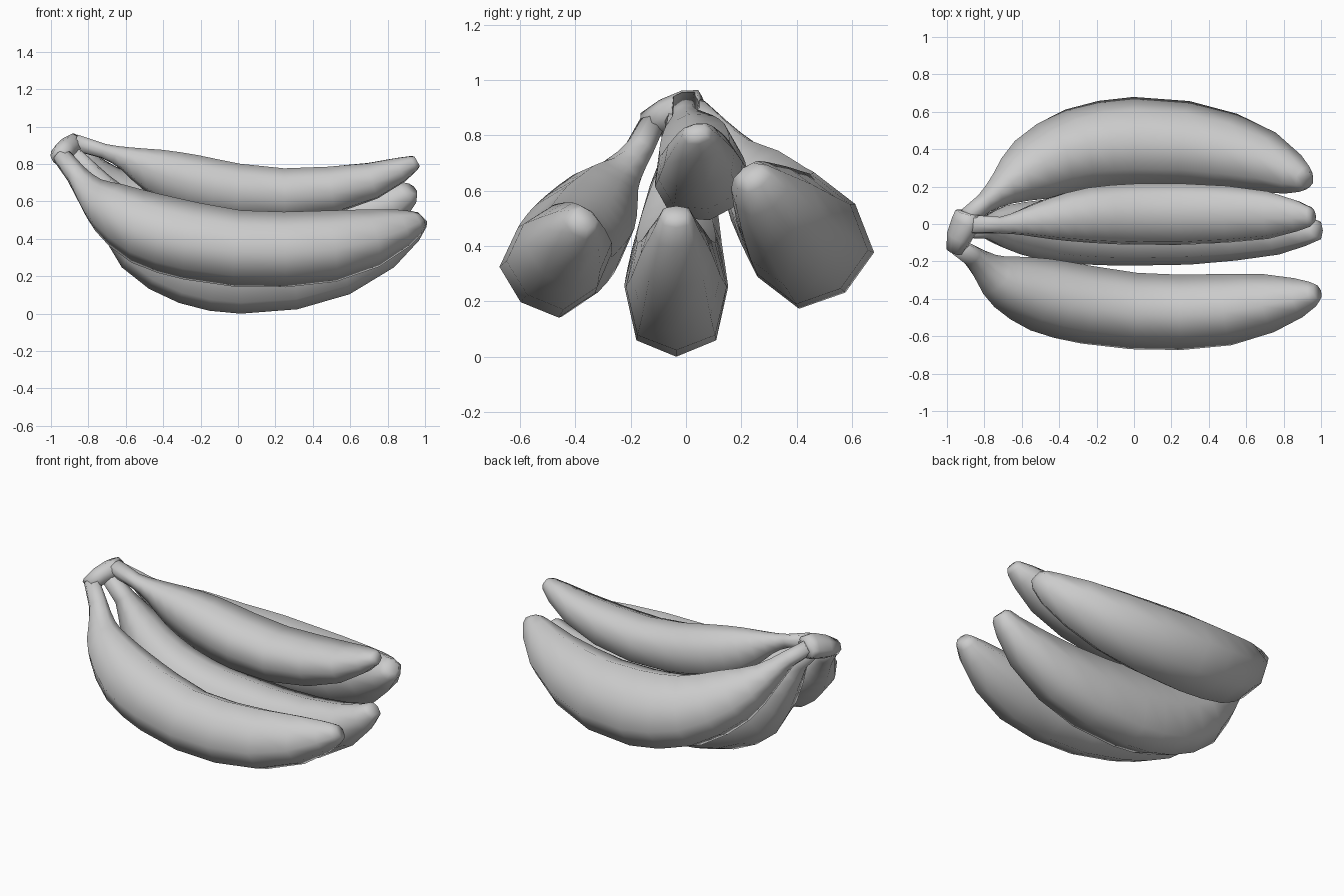
import bpy, bmesh, math
from mathutils import Vector


def refine(st, n):
    """Insert curved midpoints into the first n spans, where the stem opens into the fruit."""
    res = []
    for i in range(len(st) - 1):
        res.append(st[i])
        if 0 < i <= n:
            a, b, c, d = st[i - 1], st[i], st[i + 1], st[i + 2]
            res.append(tuple((9 * (q + r) - p - s) / 16 for p, q, r, s in zip(a, b, c, d)))
    return res + [st[-1]]


def tube(name, out, stations, sides=8, bulge=1.09, egg=0.0, extra=4):
    """Loft rings along stations (x, y, z, half height, half width); 'out' is the belly direction."""
    stations = refine(stations, extra)
    out = Vector(out).normalized()
    pts = [Vector(s[:3]) for s in stations]
    bm = bmesh.new()
    rings = []
    for i, s in enumerate(stations):
        t = (pts[min(i + 1, len(pts) - 1)] - pts[max(i - 1, 0)]).normalized()
        u = (out - t * t.dot(out)).normalized()
        v = t.cross(u)
        ring = []
        for k in range(sides):
            a = 2 * math.pi * k / sides
            f = bulge if k % 2 else 1.0
            h = f * math.cos(a) - egg * abs(math.sin(a)) ** 3
            ring.append(bm.verts.new(pts[i] + u * (s[3] * h) + v * (s[4] * f * math.sin(a))))
        rings.append(ring)
    for r0, r1 in zip(rings, rings[1:]):
        for k in range(sides):
            j = (k + 1) % sides
            bm.faces.new((r0[k], r0[j], r1[j], r1[k]))
    bm.faces.new(rings[0][::-1])
    bm.faces.new(rings[-1])
    bmesh.ops.recalc_face_normals(bm, faces=bm.faces)
    for f in bm.faces:
        f.smooth = True
    me = bpy.data.meshes.new(name)
    bm.to_mesh(me)
    bm.free()
    ob = bpy.data.objects.new(name, me)
    bpy.context.collection.objects.link(ob)
    return ob


# front banana, leaning outwards to -y
tube("front_banana", (0, -.65, -.76), [
    (-.95, -.12, .85, .045, .045), (-.87, -.17, .75, .055, .05), (-.79, -.24, .65, .085, .08),
    (-.69, -.31, .565, .135, .135), (-.5, -.38, .455, .185, .18), (-.25, -.435, .385, .195, .19),
    (0, -.468, .345, .19, .187), (.25, -.475, .34, .188, .183), (.5, -.46, .358, .178, .175),
    (.72, -.425, .402, .145, .145), (.88, -.395, .455, .095, .10), (.955, -.375, .485, .06, .065),
    (.98, -.365, .50, .04, .045)], egg=.06)

# back banana, leaning outwards to +y
tube("back_banana", (0, .6, -.8), [
    (-.89, .04, .89, .045, .045), (-.80, .11, .82, .05, .05), (-.70, .19, .71, .085, .09),
    (-.55, .29, .59, .165, .16), (-.3, .395, .465, .215, .205), (0, .435, .42, .235, .22),
    (.27, .425, .425, .225, .21), (.5, .385, .465, .20, .19), (.7, .33, .53, .155, .155),
    (.85, .265, .605, .10, .105), (.91, .24, .65, .065, .07), (.925, .23, .67, .04, .045)])

# upper middle banana
tube("upper_banana", (0, .2, -.97), [
    (-.87, 0, .915, .045, .05), (-.72, -.005, .87, .04, .045), (-.6, .01, .83, .065, .07),
    (-.45, .03, .765, .122, .112), (-.25, .05, .70, .155, .15), (0, .055, .65, .155, .167),
    (.25, .055, .635, .145, .168), (.5, .055, .66, .13, .155), (.72, .05, .71, .10, .13),
    (.87, .045, .77, .068, .085), (.94, .04, .805, .042, .055), (.958, .04, .815, .03, .035)], egg=.1)

# lower middle banana, resting on the ground
tube("lower_banana", (0, 0, -1), [
    (-.9, -.03, .87, .045, .045), (-.79, -.02, .755, .055, .06), (-.69, -.015, .615, .105, .115),
    (-.5, -.03, .40, .195, .16), (-.25, -.035, .278, .23, .182), (.02, -.035, .237, .237, .187),
    (.3, -.035, .24, .217, .182), (.55, -.035, .282, .184, .16), (.78, -.035, .366, .13, .128),
    (.92, -.035, .455, .08, .082), (.97, -.035, .505, .055, .06), (.985, -.035, .52, .035, .04)], egg=.06)

# crown joining the four stems
tube("stem_crown", (1, 0, .85), [
    (-.955, -.145, .835, .045, .045), (-.935, -.07, .865, .07, .055),
    (-.90, .01, .89, .08, .06), (-.89, .06, .90, .07, .05)], extra=0)
